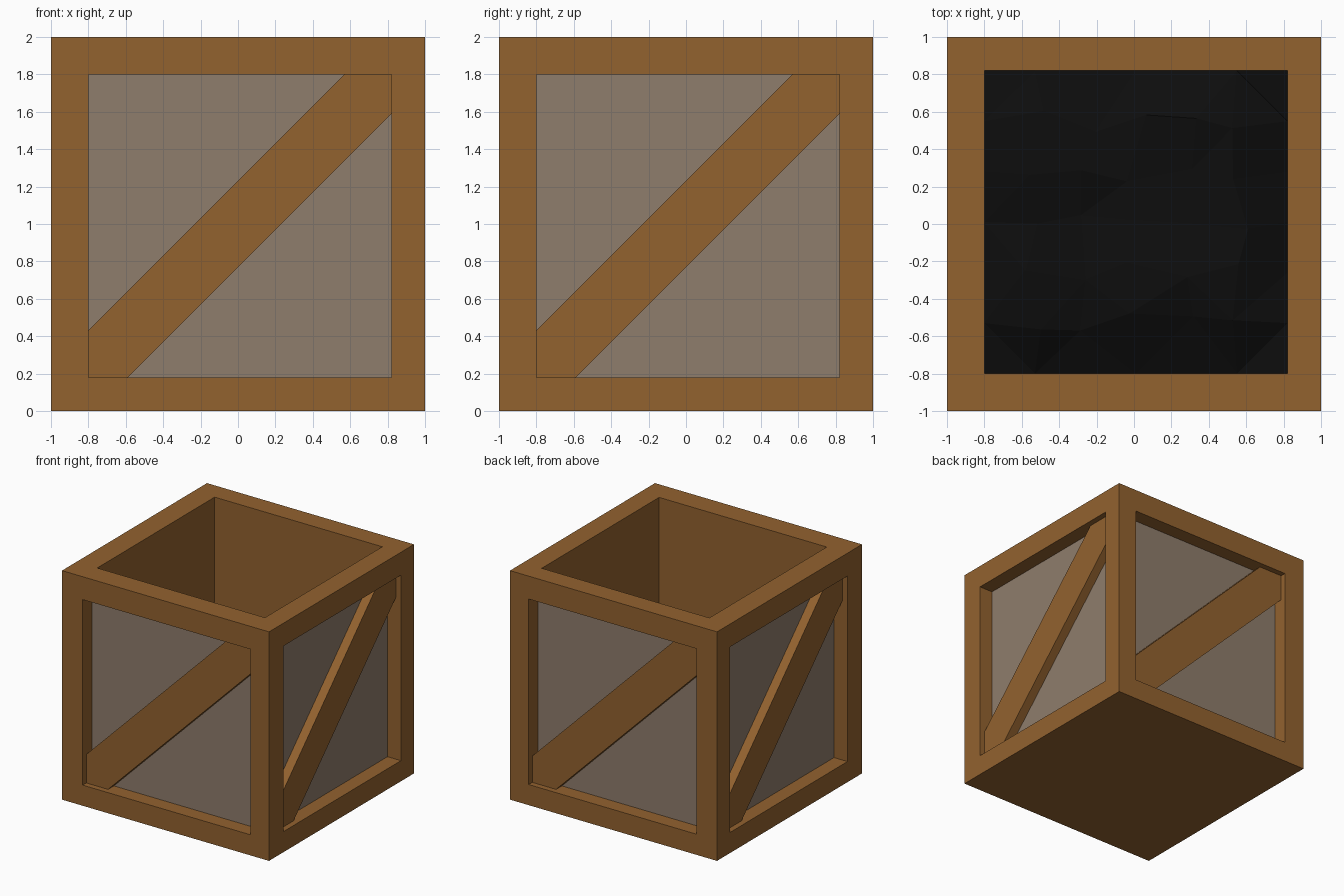
import bpy, bmesh, random
from mathutils import Vector, noise

if "Cube" in bpy.data.objects:
    bpy.data.objects.remove(bpy.data.objects["Cube"])


def material(name, rgb):
    m = bpy.data.materials.new(name)
    m.diffuse_color = (*rgb, 1)
    m.use_nodes = True
    m.node_tree.nodes["Principled BSDF"].inputs["Base Color"].default_value = m.diffuse_color
    return m


WOOD = material("brown wood", (0.29, 0.122, 0.028))
PANEL = material("grey panel", (0.275, 0.205, 0.15))
COAL = material("black fill", (0.004, 0.004, 0.004))


def finish(bm, name, mats):
    bmesh.ops.remove_doubles(bm, verts=bm.verts, dist=1e-5)
    bmesh.ops.recalc_face_normals(bm, faces=bm.faces)
    me = bpy.data.meshes.new(name)
    bm.to_mesh(me)
    bm.free()
    for m in mats:
        me.materials.append(m)
    ob = bpy.data.objects.new(name, me)
    bpy.context.collection.objects.link(ob)
    return ob


def face(bm, pts, mat=0):
    f = bm.faces.new([bm.verts.new(p) for p in pts])
    f.material_index = mat


def recess(bm, at, outer, inner, depth, mat):
    """Frame ring, recess walls and recessed end face; at(u, v, d) maps to 3D."""
    for i in range(4):
        j = (i + 1) % 4
        face(bm, [at(*outer[i], 0), at(*outer[j], 0), at(*inner[j], 0), at(*inner[i], 0)])
        face(bm, [at(*inner[i], 0), at(*inner[j], 0), at(*inner[j], depth), at(*inner[i], depth)])
    face(bm, [at(*p, depth) for p in inner], mat)


def rect(u0, u1, v0, v1):
    return [(u0, v0), (u1, v0), (u1, v1), (u0, v1)]


def side_map(right, normal):
    r, n = Vector(right), Vector(normal)
    return lambda u, v, d: r * u + n * (1 - d) + Vector((0, 0, v))


# name, rightward axis, outward normal, opening limits
SIDES = [("front", (1, 0, 0), (0, -1, 0), -0.80, 0.82),
         ("right", (0, 1, 0), (1, 0, 0), -0.80, 0.82),
         ("back", (-1, 0, 0), (0, 1, 0), -0.82, 0.80),
         ("left", (0, -1, 0), (-1, 0, 0), -0.82, 0.80)]

# crate body: four recessed sides, open top, flat underside
body = bmesh.new()
for _, right, normal, lo, hi in SIDES:
    recess(body, side_map(right, normal), rect(-1, 1, 0, 2), rect(lo, hi, 0.18, 1.8), 0.13, 1)
recess(body, lambda u, v, d: Vector((u, v, 2 - d)),
       rect(-1, 1, -1, 1), rect(-0.8, 0.82, -0.8, 0.82), 1.82, 0)
face(body, [(x, y, 0) for x, y in rect(-1, 1, -1, 1)])
finish(body, "crate_body", [WOOD, PANEL])

# diagonal brace on each side, cut to the opening
for name, right, normal, lo, hi in SIDES:
    at = side_map(right, normal)
    prof = [(lo, 0.18), (-0.59, 0.18), (hi, hi + 0.77), (hi, 1.8), (0.57, 1.8), (lo, lo + 1.23)]
    bm = bmesh.new()
    face(bm, [at(u, v, 0.05) for u, v in prof])
    face(bm, [at(u, v, 0.13) for u, v in prof])
    for a, b in zip(prof, prof[1:] + prof[:1]):
        face(bm, [at(*a, 0.05), at(*b, 0.05), at(*b, 0.13), at(*a, 0.13)])
    finish(bm, name + "_brace", [WOOD])

# uneven dark fill inside the crate, lower along the walls
random.seed(4)
fill = bmesh.new()
bmesh.ops.create_grid(fill, x_segments=6, y_segments=6, size=0.81)
for v in fill.verts:
    edge = max(abs(v.co.x), abs(v.co.y)) > 0.8
    if not edge:
        v.co.x += random.uniform(-0.06, 0.06)
        v.co.y += random.uniform(-0.06, 0.06)
    v.co += Vector((0.01, 0.01, (0.70 if edge else 0.80) + random.uniform(-0.03, 0.03)))
bmesh.ops.triangulate(fill, faces=fill.faces)
finish(fill, "dark_fill", [COAL])
